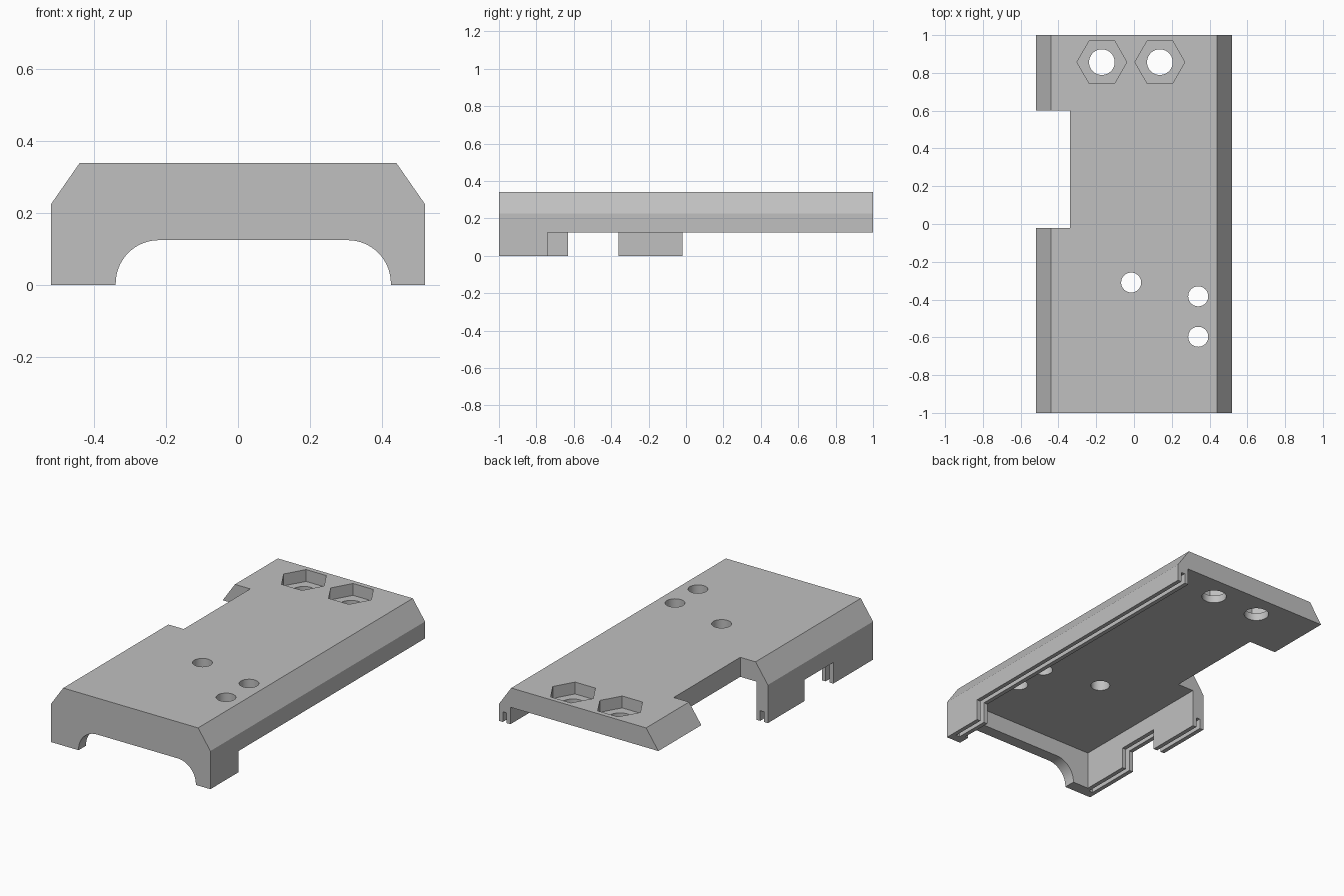
import bpy, bmesh
from math import pi, cos, sin

cube = bpy.data.objects.get("Cube")
if cube:
    bpy.data.objects.remove(cube, do_unlink=True)

grey = bpy.data.materials.new("plain grey")
grey.use_nodes = True
colour = (0.53, 0.53, 0.53, 1)
grey.diffuse_color = colour
grey.node_tree.nodes["Principled BSDF"].inputs["Base Color"].default_value = colour


def prism(name, outline, axis, start, end):
    """Extrude a 2D outline along the given axis."""
    place = {"x": lambda p, t: (t, p[0], p[1]),
             "y": lambda p, t: (p[0], t, p[1]),
             "z": lambda p, t: (p[0], p[1], t)}[axis]
    bm = bmesh.new()
    face = bm.faces.new([bm.verts.new(place(p, start)) for p in outline])
    new = bmesh.ops.extrude_face_region(bm, geom=[face])["geom"]
    shift = place((0, 0), end - start)
    bmesh.ops.translate(bm, vec=shift, verts=[g for g in new if isinstance(g, bmesh.types.BMVert)])
    bmesh.ops.recalc_face_normals(bm, faces=bm.faces)
    mesh = bpy.data.meshes.new(name)
    bm.to_mesh(mesh)
    bm.free()
    mesh.materials.append(grey)
    obj = bpy.data.objects.new(name, mesh)
    bpy.context.collection.objects.link(obj)
    return obj


def rect(a0, a1, b0, b1):
    return [(a0, b0), (a1, b0), (a1, b1), (a0, b1)]


def arc(cx, cy, r, a0, a1, n):
    return [(cx + r * cos(a0 + (a1 - a0) * i / n), cy + r * sin(a0 + (a1 - a0) * i / n))
            for i in range(n + 1)]


def ring(cx, cy, r, n):
    return arc(cx, cy, r, 0, 2 * pi, n)[:-1]


TOP, FLOOR, RAIL, LOW = 0.34, 0.225, 0.125, -0.1
HALF, INNER = 0.52, 0.445

# Chamfered outer body
half = [(HALF, 0), (HALF, FLOOR), (0.44, TOP)]
cover = prism("cover", half + [(-x, z) for x, z in reversed(half)], "y", -1, 1)
cutters = []


def cut(*args):
    cutters.append(prism("cutter", *args))


# Hollow underside, open at the back
cut(rect(-INNER, INNER, LOW, FLOOR), "y", -0.93, 1.1)
# Front arch with rounded shoulders
arch = [(0.425, LOW)] + arc(0.305, 0.005, 0.12, 0, pi / 2, 16)
arch += arc(-0.22, 0.005, 0.12, pi / 2, pi, 16) + [(-0.34, LOW)]
cut(arch, "y", -1.1, -0.9)
# Raised lower edges of the side walls
cut(rect(-0.74, 1.1, LOW, RAIL), "x", 0.43, 0.6)
cut(rect(-0.63, -0.36, LOW, RAIL), "x", -0.6, -0.42)
# Side notch and the wall-less stretch behind it
cut(rect(-0.6, -0.34, -0.02, 0.6), "z", LOW, 0.5)
cut(rect(0.3, 1.1, LOW, FLOOR), "x", -0.6, -0.4)

# Grooves following the lower edge of each wall
low, high = 0.06, 0.185
cut([(-0.95, LOW), (-0.95, low), (-0.79, low), (-0.79, high), (1.1, high), (1.1, LOW)],
    "x", 0.47, 0.495)
cut([(-0.95, LOW), (-0.95, low), (-0.68, low), (-0.68, high), (-0.31, high), (-0.31, low),
     (0.1, low), (0.1, LOW)], "x", -0.495, -0.47)

# Hexagonal nut pockets with bolt holes
for x in (-0.17, 0.137):
    cut(ring(x, 0.857, 0.132, 6), "z", 0.27, 0.5)
    cut(ring(x, 0.857, 0.068, 40), "z", 0.1, 0.45)
# Plain round holes
for x, y in ((-0.015, -0.31), (0.34, -0.383), (0.34, -0.597)):
    cut(ring(x, y, 0.053, 40), "z", 0.1, 0.45)

# Carve everything out of the body
bpy.context.view_layer.objects.active = cover
for cutter in cutters:
    mod = cover.modifiers.new("carve", "BOOLEAN")
    mod.operation, mod.solver, mod.object = "DIFFERENCE", "EXACT", cutter
    bpy.ops.object.modifier_apply(modifier=mod.name)
    bpy.data.objects.remove(cutter, do_unlink=True)

# Smooth curved walls, keep edges sharp
bpy.ops.object.select_all(action="DESELECT")
cover.select_set(True)
bpy.ops.object.shade_smooth_by_angle(angle=pi / 6)
